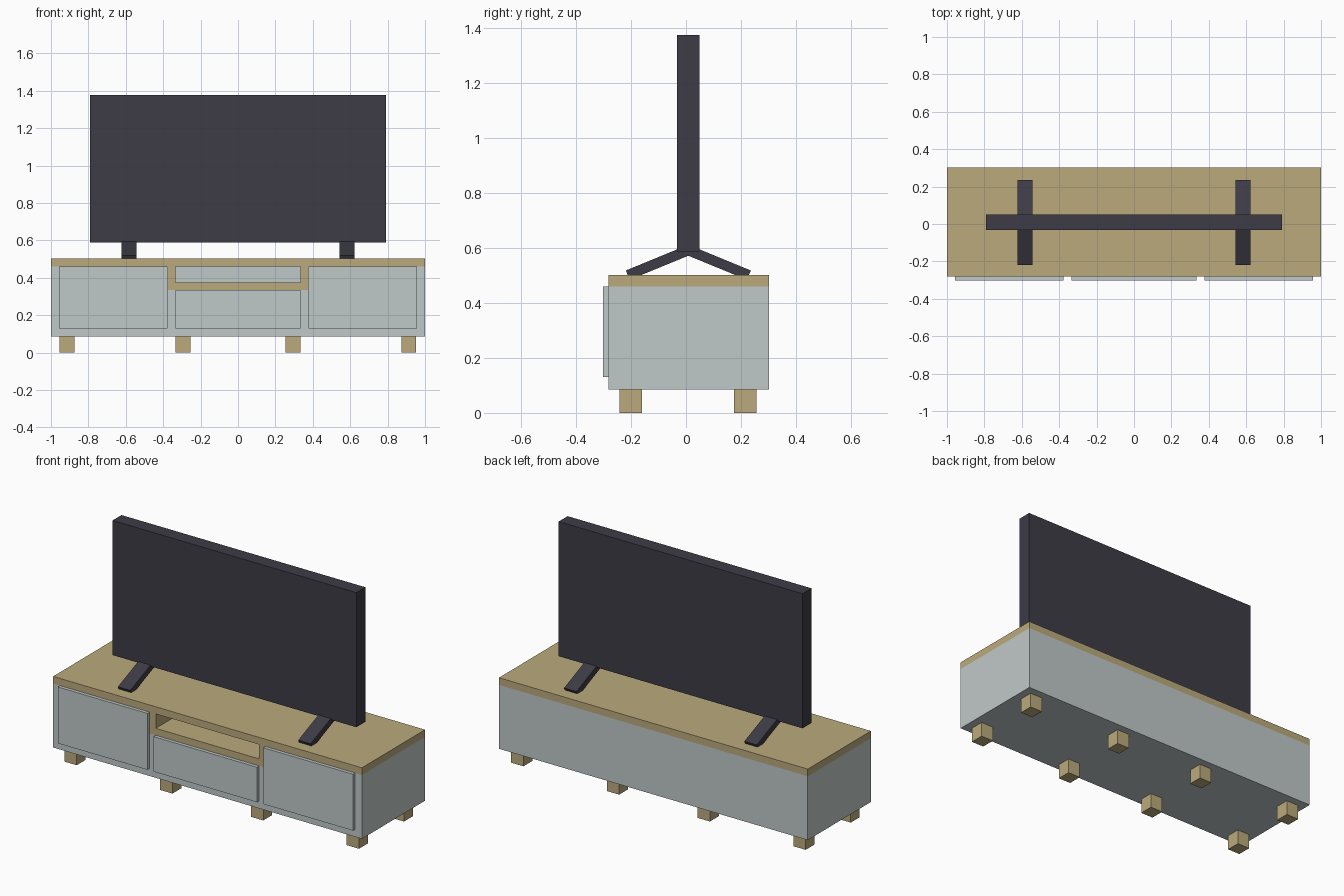
import bpy
import bmesh

if "Cube" in bpy.data.objects:
    bpy.data.objects.remove(bpy.data.objects["Cube"])


def srgb(r, g, b):
    def lin(c):
        c /= 255
        return c / 12.92 if c <= 0.04045 else ((c + 0.055) / 1.055) ** 2.4
    return (lin(r), lin(g), lin(b), 1.0)


def material(name, rgb):
    m = bpy.data.materials.new(name)
    m.diffuse_color = srgb(*rgb)
    m.use_nodes = True
    m.node_tree.nodes["Principled BSDF"].inputs["Base Color"].default_value = m.diffuse_color
    return m


GREY = material("pale grey paint", (192, 201, 200))
WOOD = material("light wood", (187, 170, 124))
DARK = material("dark plastic", (61, 60, 70))


def extrude(name, profile, axis, lo, hi, mat):
    """Extrude a closed profile along x or y; profile is (y, z) or (x, z)."""
    bm = bmesh.new()
    place = (lambda a, b: (lo, a, b)) if axis == "x" else (lambda a, b: (a, lo, b))
    face = bm.faces.new([bm.verts.new(place(a, b)) for a, b in profile])
    out = bmesh.ops.extrude_face_region(bm, geom=[face])["geom"]
    d = hi - lo
    bmesh.ops.translate(bm, vec=(d, 0, 0) if axis == "x" else (0, d, 0),
                        verts=[v for v in out if isinstance(v, bmesh.types.BMVert)])
    bmesh.ops.recalc_face_normals(bm, faces=bm.faces)
    mesh = bpy.data.meshes.new(name)
    bm.to_mesh(mesh)
    bm.free()
    mesh.materials.append(mat)
    ob = bpy.data.objects.new(name, mesh)
    bpy.context.collection.objects.link(ob)
    return ob


def box(name, x, y, z, mat):
    return extrude(name, [(x[0], z[0]), (x[1], z[0]), (x[1], z[1]), (x[0], z[1])],
                   "y", y[0], y[1], mat)


FRONT, BACK = -0.282, 0.302
BASE, SHELF, SLAB, TOP = 0.086, 0.335, 0.46, 0.502
NICHE_BACK = 0.28

# Cabinet body with a recess for the open shelf
body = box("cabinet_body", (-1, 1), (FRONT, BACK), (BASE, SLAB), GREY)
cutter = box("niche_cutter", (-0.375, 0.375), (-0.5, NICHE_BACK), (SHELF, 0.6), GREY)
cutter.hide_render = True
cutter.hide_viewport = True
cut = body.modifiers.new("niche", "BOOLEAN")
cut.operation = "DIFFERENCE"
cut.solver = "EXACT"
cut.object = cutter

# Wooden top and shelf lining
box("cabinet_top", (-1, 1), (FRONT, BACK), (SLAB, TOP), WOOD)
extrude("shelf_lining",
        [(-0.375, SHELF), (0.375, SHELF), (0.375, SLAB), (0.335, SLAB),
         (0.335, 0.376), (-0.335, 0.376), (-0.335, SLAB), (-0.375, SLAB)],
        "y", FRONT, NICHE_BACK, WOOD)

# Doors and drawer front
for name, x0, x1, z1 in (("left_door", -0.956, -0.376, SLAB),
                         ("drawer_front", -0.335, 0.335, SHELF),
                         ("right_door", 0.376, 0.956, SLAB)):
    box(name, (x0, x1), (-0.302, FRONT), (0.13, z1), GREY)

# Eight square feet
for x in (-0.915, -0.295, 0.293, 0.913):
    for y in (-0.201, 0.216):
        box("cabinet_foot", (x - 0.04, x + 0.04), (y - 0.041, y + 0.041), (0, BASE), WOOD)

# Television panel
box("television", (-0.79, 0.79), (-0.033, 0.05), (0.588, 1.376), DARK)

# Splayed television stands
C = 0.0085
half = [(0.228, 0.518), (0.212, 0.485)]
stand = ([(C, 0.612)] + [(C + d, z) for d, z in half] + [(C, 0.572)]
         + [(C - d, z) for d, z in reversed(half)])
for side in (-1, 1):
    extrude("television_stand", stand, "x", side * 0.584 - 0.04, side * 0.584 + 0.04, DARK)
